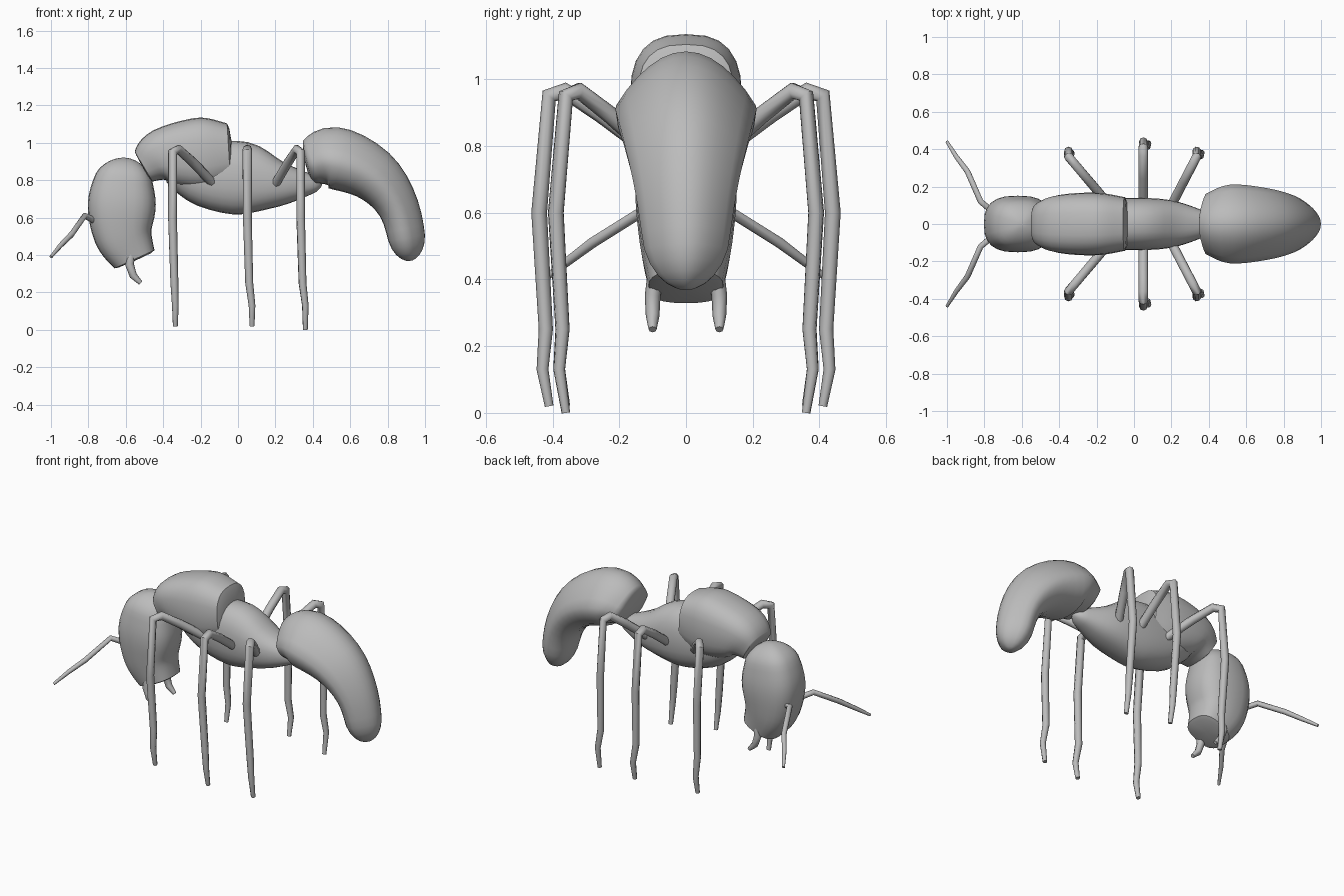
import bpy
import bmesh
import math
from mathutils import Vector

cube = bpy.data.objects.get("Cube")
if cube:
    bpy.data.objects.remove(cube, do_unlink=True)

grey = bpy.data.materials.new("plain grey")
grey.use_nodes = True
colour = (0.5, 0.5, 0.5, 1)
grey.diffuse_color = colour
grey.node_tree.nodes["Principled BSDF"].inputs["Base Color"].default_value = colour


def spline(points, t):
    """Smooth curve through evenly weighted points, t from start to end."""
    last = len(points) - 1
    index = min(int(t * last), last - 1)
    u = t * last - index
    p, q = points[index], points[index + 1]
    before = points[index - 1] if index else p * 2 - q
    after = points[index + 2] if index + 2 <= last else q * 2 - p
    leave, arrive = (q - before) / 2, (after - p) / 2
    bend = (q - p) * 3 - leave * 2 - arrive
    settle = (p - q) * 2 + leave + arrive
    return p + leave * u + bend * u ** 2 + settle * u ** 3


def signed_power(value, power):
    return math.copysign(abs(value) ** power, value)


def make_skin(name, rings):
    """Bridge consecutive rings of points, close both ends, shade smooth."""
    bm = bmesh.new()
    loops = [[bm.verts.new(point) for point in ring] for ring in rings]
    for lower, upper in zip(loops, loops[1:]):
        for i in range(len(lower)):
            bm.faces.new((lower[i - 1], lower[i], upper[i], upper[i - 1]))
    bm.faces.new(loops[0])
    bm.faces.new(loops[-1])
    bmesh.ops.recalc_face_normals(bm, faces=bm.faces)
    mesh = bpy.data.meshes.new(name)
    bm.to_mesh(mesh)
    bm.free()
    mesh.materials.append(grey)
    obj = bpy.data.objects.new(name, mesh)
    bpy.context.collection.objects.link(obj)
    bpy.ops.object.select_all(action="DESELECT")
    obj.select_set(True)
    bpy.context.view_layer.objects.active = obj
    bpy.ops.object.shade_smooth_by_angle(angle=math.radians(50))
    return obj


def roundness(distance, cap):
    """Quarter-circle falloff towards an end of the body."""
    if distance >= cap:
        return 1
    return max(math.sqrt(1 - (1 - distance / cap) ** 2), 0.1)


def make_body(name, stations, start_cap, end_cap, power=0.85, ridge=0):
    """Loft along a spine; each station is x, z, half depth, half width."""
    points = [Vector(station) for station in stations]
    count, sides, step = 24, 24, 0.01
    rings = []
    for k in range(count + 1):
        t = (1 - math.cos(math.pi * k / count)) / 2
        x, z, depth, width = spline(points, t)
        ahead = spline(points, min(t + step, 1)) - spline(points, max(t - step, 0))
        normal = Vector((-ahead[1], 0, ahead[0])).normalized()
        scale = roundness(t, start_cap) * roundness(1 - t, end_cap)
        ring = []
        for i in range(sides):
            angle = math.tau * i / sides
            rise, side = math.cos(angle), math.sin(angle)
            across = signed_power(side, power)
            if rise > 0:
                # A straight slope up to the crest replaces the round back
                crest = 1 - 2 * math.asin(min(rise, 1)) / math.pi
                across += (math.copysign(crest, side) - across) * ridge
            point = Vector((x, across * width * scale, z))
            ring.append(point + normal * signed_power(rise, power) * depth * scale)
        rings.append(ring)
    return make_skin(name, rings)


def make_limbs(name, path, radius):
    """Tapered tube along a path, mirrored to the other flank."""
    points = [Vector(point) for point in path]
    last, sides = len(points) - 1, 8
    normal = Vector((1, 0, 0))
    rings = []
    for i, point in enumerate(points):
        ahead = (points[min(i + 1, last)] - point).normalized()
        behind = (point - points[max(i - 1, 0)]).normalized()
        tangent = (ahead + behind).normalized()
        normal = (normal - tangent * normal.dot(tangent)).normalized()
        across = tangent.cross(normal)
        size = radius * (1 - (i / last) ** 3 / 2)
        rings.append([
            point + (normal * math.cos(a) + across * math.sin(a)) * size
            for a in (math.tau * k / sides for k in range(sides))
        ])
    obj = make_skin(name, rings)
    mirror = obj.modifiers.new("other flank", "MIRROR")
    mirror.use_axis = (False, True, False)


# Curved abdomen with a crest along its back
make_body("abdomen", [
    (0.36, 0.89, 0.11, 0.15),
    (0.51, 0.92, 0.165, 0.21),
    (0.72, 0.83, 0.145, 0.19),
    (0.86, 0.65, 0.11, 0.15),
    (0.925, 0.37, 0.095, 0.11),
], start_cap=0.04, end_cap=0.12, power=0.9, ridge=0.9)

# Rear thorax narrowing into the waist
make_body("thorax", [
    (-0.37, 0.9, 0.1, 0.1),
    (-0.18, 0.83, 0.17, 0.13),
    (0.03, 0.81, 0.195, 0.14),
    (0.23, 0.78, 0.12, 0.12),
    (0.45, 0.78, 0.03, 0.04),
], start_cap=0.05, end_cap=0.05)

# Domed front thorax with a step at its back edge
make_body("shoulder", [
    (-0.51, 0.87, 0.09, 0.11),
    (-0.4, 0.93, 0.15, 0.155),
    (-0.2, 0.94, 0.195, 0.167),
    (-0.03, 0.95, 0.15, 0.14),
], start_cap=0.01, end_cap=0.04, power=0.75)

# Head hanging downwards with a slanted underside
make_body("head", [
    (-0.6, 0.92, 0.12, 0.11),
    (-0.62, 0.7, 0.18, 0.15),
    (-0.615, 0.52, 0.16, 0.14),
    (-0.55, 0.37, 0.115, 0.11),
], start_cap=0.15, end_cap=0.01, power=0.75)

# Jaws and feelers
make_limbs("mandibles", [
    (-0.57, 0.09, 0.43),
    (-0.58, 0.1, 0.35),
    (-0.56, 0.1, 0.29),
    (-0.52, 0.1, 0.25),
], radius=0.024)
make_limbs("antennae", [
    (-0.76, 0.07, 0.58),
    (-0.82, 0.12, 0.61),
    (-0.89, 0.28, 0.51),
    (-0.95, 0.36, 0.45),
    (-1, 0.44, 0.39),
], radius=0.017)

# Three pairs of legs: hip x, knee x, foot x, knee y and foot height
for name, hip, knee, foot, reach, lift in (
    ("front_legs", -0.13, -0.35, -0.335, 0.36, 0.02),
    ("middle_legs", 0.05, 0.05, 0.075, 0.41, 0.02),
    ("rear_legs", 0.2, 0.335, 0.36, 0.36, 0),
):
    top = Vector((knee, reach, 0.95))
    root = Vector((hip, 0.1, 0.78))
    make_limbs(name, [
        root,
        root.lerp(top, 0.5) + Vector((0, 0, 0.03)),
        root.lerp(top, 0.85) + Vector((0, 0, 0.04)),
        top,
        (knee, reach + 0.03, 0.6),
        (knee + 0.01, reach + 0.01, 0.25),
        (foot, reach + 0.02, 0.13),
        (foot, reach, lift),
    ], radius=0.026)
